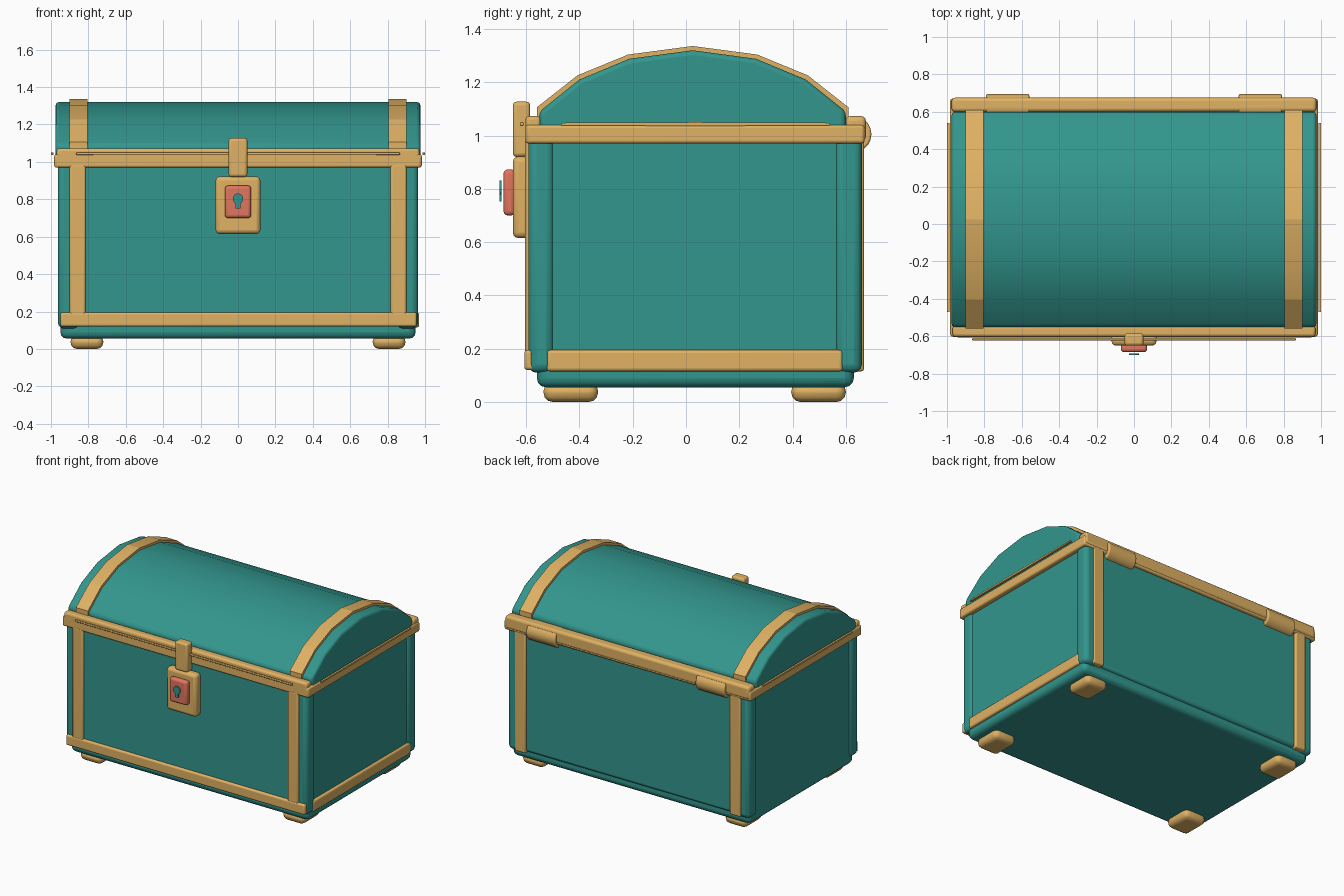
import bpy, bmesh, math
from mathutils import Vector

cube = bpy.data.objects.get("Cube")
if cube:
    bpy.data.objects.remove(cube, do_unlink=True)


def material(name, rgb):
    m = bpy.data.materials.new(name)
    m.use_nodes = True
    m.diffuse_color = (*rgb, 1)
    m.node_tree.nodes["Principled BSDF"].inputs["Base Color"].default_value = (*rgb, 1)
    return m


TEAL = material("teal", (0.032, 0.305, 0.27))
GOLD = material("gold", (0.745, 0.445, 0.127))
RED = material("coral red", (0.745, 0.181, 0.114))


def finish(name, bm, mat, bevel=0.0, segments=3, angle=40):
    bmesh.ops.recalc_face_normals(bm, faces=bm.faces)
    mesh = bpy.data.meshes.new(name)
    bm.to_mesh(mesh)
    bm.free()
    mesh.materials.append(mat)
    ob = bpy.data.objects.new(name, mesh)
    bpy.context.collection.objects.link(ob)
    if bevel:
        mod = ob.modifiers.new("Rounded edges", "BEVEL")
        mod.width = bevel
        mod.segments = segments
        mod.limit_method = "ANGLE"
        mod.angle_limit = math.radians(35)
    bpy.ops.object.select_all(action="DESELECT")
    ob.select_set(True)
    bpy.context.view_layer.objects.active = ob
    bpy.ops.object.shade_smooth_by_angle(angle=math.radians(angle))
    return ob


def box(name, x, y, z, mat, bevel=0.01, segments=3):
    """Box between the (low, high) pairs of each axis."""
    bm = bmesh.new()
    bmesh.ops.create_cube(bm, size=1)
    for v in bm.verts:
        v.co = Vector([(a + b) / 2 + c * (b - a) for (a, b), c in zip((x, y, z), v.co)])
    return finish(name, bm, mat, bevel, segments)


def prism(name, profile, axis, low, high, mat, bevel=0.0, angle=40):
    """Extrude a 2D outline along x (outline in y, z) or y (outline in x, z)."""
    bm = bmesh.new()
    put = (lambda p: (low, *p)) if axis == "x" else (lambda p: (p[0], low, p[1]))
    face = bm.faces.new([bm.verts.new(put(p)) for p in profile])
    ext = bmesh.ops.extrude_face_region(bm, geom=[face])
    move = Vector((high - low, 0, 0)) if axis == "x" else Vector((0, high - low, 0))
    bmesh.ops.translate(bm, vec=move,
                        verts=[g for g in ext["geom"] if isinstance(g, bmesh.types.BMVert)])
    return finish(name, bm, mat, bevel, 3, angle)


def circle(cx, cz, r, n):
    return [(cx + r * math.cos(i * math.tau / n), cz + r * math.sin(i * math.tau / n))
            for i in range(n)]


def span(side, a, b):
    return tuple(sorted((side * a, side * b)))


# Body: plinth, walls and rounded corner posts
box("plinth", (-0.95, 0.95), (-0.56, 0.63), (0.055, 0.2), TEAL, 0.035)
box("chest_body", (-0.95, 0.95), (-0.59, 0.65), (0.12, 1.0), TEAL, 0.02)
for sx, side in ((1, "left"), (-1, "right")):
    for y, end in (((-0.592, -0.495), "front"), ((0.558, 0.66), "back")):
        box(f"{side}_{end}_corner_post", span(sx, 0.85, 0.963), y, (0.11, 1.0), TEAL, 0.03)

# Domed lid and its two straps share one arch
half = [(0.575, 1.09), (0.425, 1.21), (0.238, 1.288), (0, 1.32)]
arch = [(0.025 - y, z) for y, z in half] + [(0.025 + y, z) for y, z in half[-2::-1]]
lid = [(-0.55, 1.0)] + arch + [(0.6, 1.0)]
prism("domed_lid", lid, "x", -0.975, 0.975, TEAL, 0.018)
outer = [(0.025 + (y - 0.025) * 1.017, z + 0.016) for y, z in arch]
strap = [(-0.56, 1.02)] + outer + [(0.61, 1.02), (0.59, 1.02)] + \
        [(y * 0.98, z - 0.02) for y, z in arch[::-1]] + [(-0.54, 1.02)]
for sx, side in ((1, "left"), (-1, "right")):
    prism(f"{side}_lid_strap", strap, "x", *span(sx, 0.805, 0.9), GOLD, 0, 15)

# Gold rim around the opening
box("front_lower_rim", (-0.98, 0.98), (-0.603, -0.53), (0.97, 1.04), GOLD, 0.012)
box("front_upper_rim", (-0.97, 0.97), (-0.603, -0.545), (1.0, 1.073), GOLD, 0.015)
box("back_lower_rim", (-0.98, 0.98), (0.58, 0.67), (0.97, 1.04), GOLD, 0.012)
box("back_upper_rim", (-0.975, 0.975), (0.6, 0.675), (0.98, 1.073), GOLD, 0.018)
for sx, side in ((1, "left"), (-1, "right")):
    box(f"{side}_rim", span(sx, 0.9, 0.983), (-0.6, 0.67), (0.97, 1.04), GOLD, 0.012)
    prism(f"{side}_rim_rod", circle(0, 0, 0.007, 8), "x", *span(sx, 0.986, 1.0), GOLD)
    rod = bpy.context.object
    # Stretch the small rod along the side of the rim
    for v in rod.data.vertices:
        v.co.y = 0.035 + math.copysign(0.505, v.co.y) if abs(v.co.y) > 0.004 else 0.035
        v.co.z += 1.043
box("front_rim_rod", (-0.865, 0.865), (-0.623, -0.61), (1.036, 1.05), GOLD, 0.004, 2)

# Gold edging on the walls
box("front_base_trim", (-0.95, 0.955), (-0.607, -0.55), (0.12, 0.195), GOLD, 0.012)
box("left_base_trim", (0.9, 0.968), (-0.522, 0.588), (0.115, 0.195), GOLD, 0.012)
for sx, side in ((1, "left"), (-1, "right")):
    x = span(sx, 0.815, 0.9)
    box(f"{side}_front_band", x, (-0.604, -0.55), (0.17, 0.985), GOLD, 0.01)
    box(f"{side}_back_band", x, (0.6, 0.668), (0.115, 0.985), GOLD, 0.01)

    # Hinge barrels and feet
    prism(f"{side}_hinge", circle(0.627, 1.005, 0.069, 20), "x", *span(sx, 0.56, 0.79), GOLD, 0.008)
    for y, end in (((-0.535, -0.33), "front"), ((0.395, 0.6), "back")):
        box(f"{side}_{end}_foot", span(sx, 0.72, 0.895), y, (0.0, 0.075), GOLD, 0.035)

# Clasp, lock and keyhole
box("clasp", (-0.05, 0.05), (-0.65, -0.585), (0.92, 1.127), GOLD, 0.014)
box("lock_plate", (-0.12, 0.12), (-0.65, -0.585), (0.615, 0.922), GOLD, 0.022)
box("lock_face", (-0.07, 0.07), (-0.685, -0.64), (0.7, 0.873), RED, 0.016)
hole = [(0.028 * math.cos(a), 0.803 + 0.028 * math.sin(a))
        for a in (math.radians(-62 + i * 304 / 15) for i in range(16))]
prism("keyhole", hole + [(-0.014, 0.752), (0.014, 0.752)], "y", -0.7, -0.692, TEAL)
